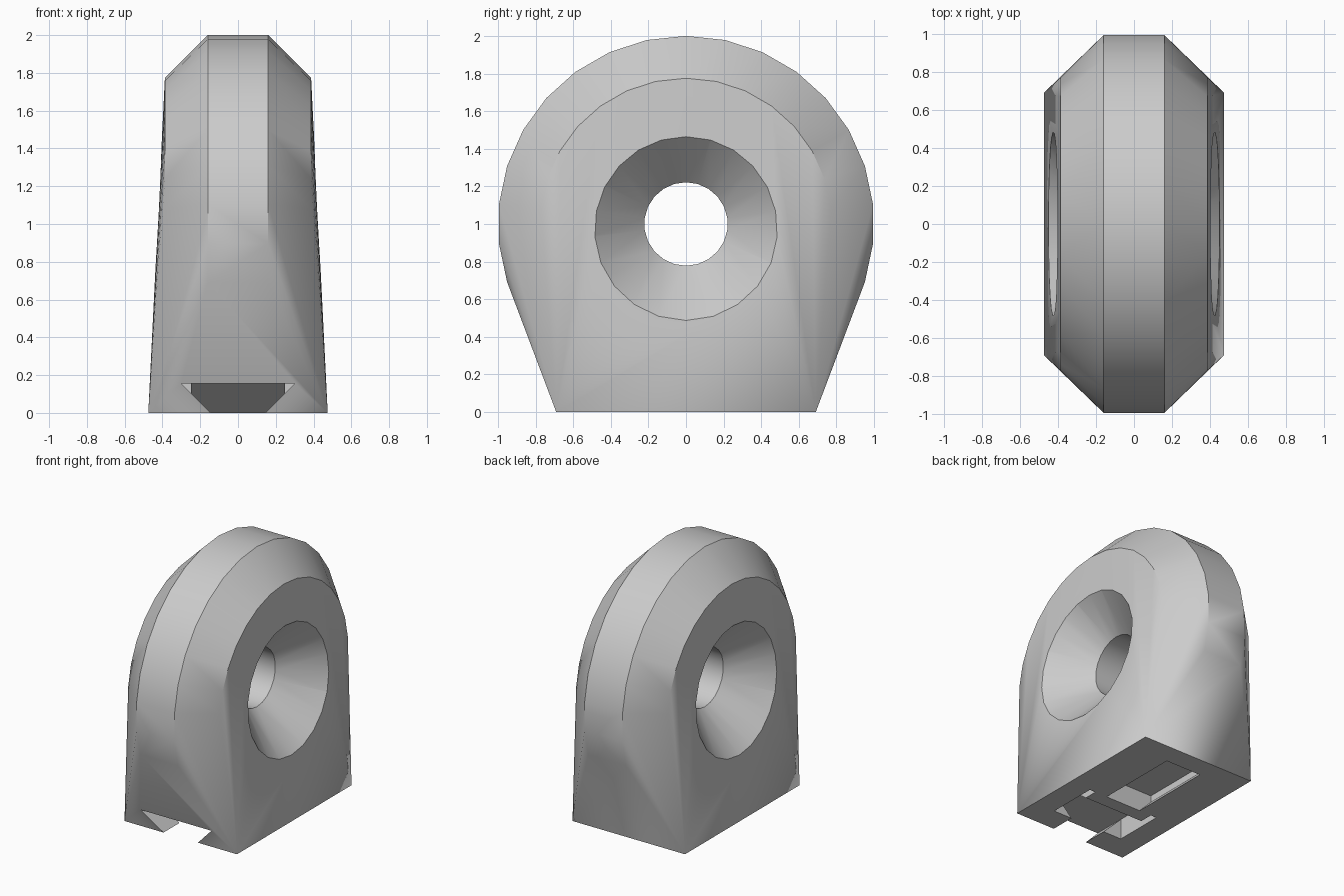
import bpy, bmesh
from math import sin, cos, pi, radians

if "Cube" in bpy.data.objects:
    bpy.data.objects.remove(bpy.data.objects["Cube"])

grey = bpy.data.materials.new("plain grey")
grey.use_nodes = True
colour = (0.6, 0.6, 0.6, 1)
grey.diffuse_color = colour
grey.node_tree.nodes["Principled BSDF"].inputs["Base Color"].default_value = colour


def ring(x, radius, sides):
    """Circle of points around the x axis, centred at z = 1."""
    steps = [2 * pi * i / sides for i in range(sides)]
    return [(x, radius * sin(a), 1 + radius * cos(a)) for a in steps]


def finish(bm, name):
    bmesh.ops.recalc_face_normals(bm, faces=bm.faces[:])
    mesh = bpy.data.meshes.new(name)
    bm.to_mesh(mesh)
    bm.free()
    mesh.materials.append(grey)
    obj = bpy.data.objects.new(name, mesh)
    bpy.context.collection.objects.link(obj)
    return obj


def hull(name, points):
    """Convex solid around the given points."""
    bm = bmesh.new()
    for p in points:
        bm.verts.new(p)
    result = bmesh.ops.convex_hull(bm, input=bm.verts[:])
    loose = {v for v in result["geom_interior"] + result["geom_unused"]
             if isinstance(v, bmesh.types.BMVert) and v.is_valid}
    bmesh.ops.delete(bm, geom=list(loose), context="VERTS")
    bmesh.ops.dissolve_limit(bm, angle_limit=radians(0.05),
                             verts=bm.verts[:], edges=bm.edges[:])
    return finish(bm, name)


def lathe(name, profile, sides):
    """Closed solid through rings given as (x, radius)."""
    bm = bmesh.new()
    rows = [[bm.verts.new(p) for p in ring(x, r, sides)] for x, r in profile]
    for a, b in zip(rows, rows[1:]):
        for i in range(sides):
            j = (i + 1) % sides
            bm.faces.new((a[i], a[j], b[j], b[i]))
    bm.faces.new(rows[0])
    bm.faces.new(rows[-1])
    return finish(bm, name)


def channel(name, half_profile, y0, y1):
    """Mirrored (x, z) cross-section swept along y."""
    return hull(name, [(s * x, y, z) for x, z in half_profile
                       for s in (-1, 1) for y in (y0, y1)])


# Body: bevelled disc blended into a rectangular foot
points = [(x, y, 0) for x in (-0.475, 0.475) for y in (-0.69, 0.69)]
for s in (-1, 1):
    points += ring(s * 0.16, 1.0, 30) + ring(s * 0.387, 0.775, 30)
body = hull("body", points)

# Cutters: countersunk hole, dovetail mouth, drop-in opening, rear slot
ceiling = 0.155
cutters = [
    lathe("hole_cutter", [(-0.6, 0.662), (-0.16, 0.222),
                          (0.16, 0.222), (0.6, 0.662)], 22),
    channel("mouth_cutter", [(0.095, -0.05), (0.3, ceiling)], -0.9, -0.45),
    channel("opening_cutter", [(0.3, -0.05), (0.3, ceiling)], -0.5, -0.117),
    channel("rear_slot_cutter", [(0.1, -0.05), (0.25, 0.105), (0.25, ceiling)],
            -0.2, 0.53),
]
for cutter in cutters:
    cutter.hide_render = True
    mod = body.modifiers.new(cutter.name, "BOOLEAN")
    mod.operation = "DIFFERENCE"
    mod.solver = "EXACT"
    mod.object = cutter

# Bake the cuts and discard the cutters
graph = bpy.context.evaluated_depsgraph_get()
baked = bpy.data.meshes.new_from_object(body.evaluated_get(graph))
body.modifiers.clear()
body.data = baked
for cutter in cutters:
    bpy.data.objects.remove(cutter)

# Ramped catch inside the opening
catch_profile = [(-0.42, ceiling), (-0.22, 0), (-0.117, 0), (-0.117, ceiling)]
catch = hull("catch", [(x, y, z) for y, z in catch_profile for x in (-0.25, 0.25)])

# Smooth rounded surfaces, keep hard edges
bpy.ops.object.select_all(action="DESELECT")
for obj in (body, catch):
    obj.select_set(True)
bpy.context.view_layer.objects.active = body
bpy.ops.object.shade_smooth_by_angle(angle=radians(30))
